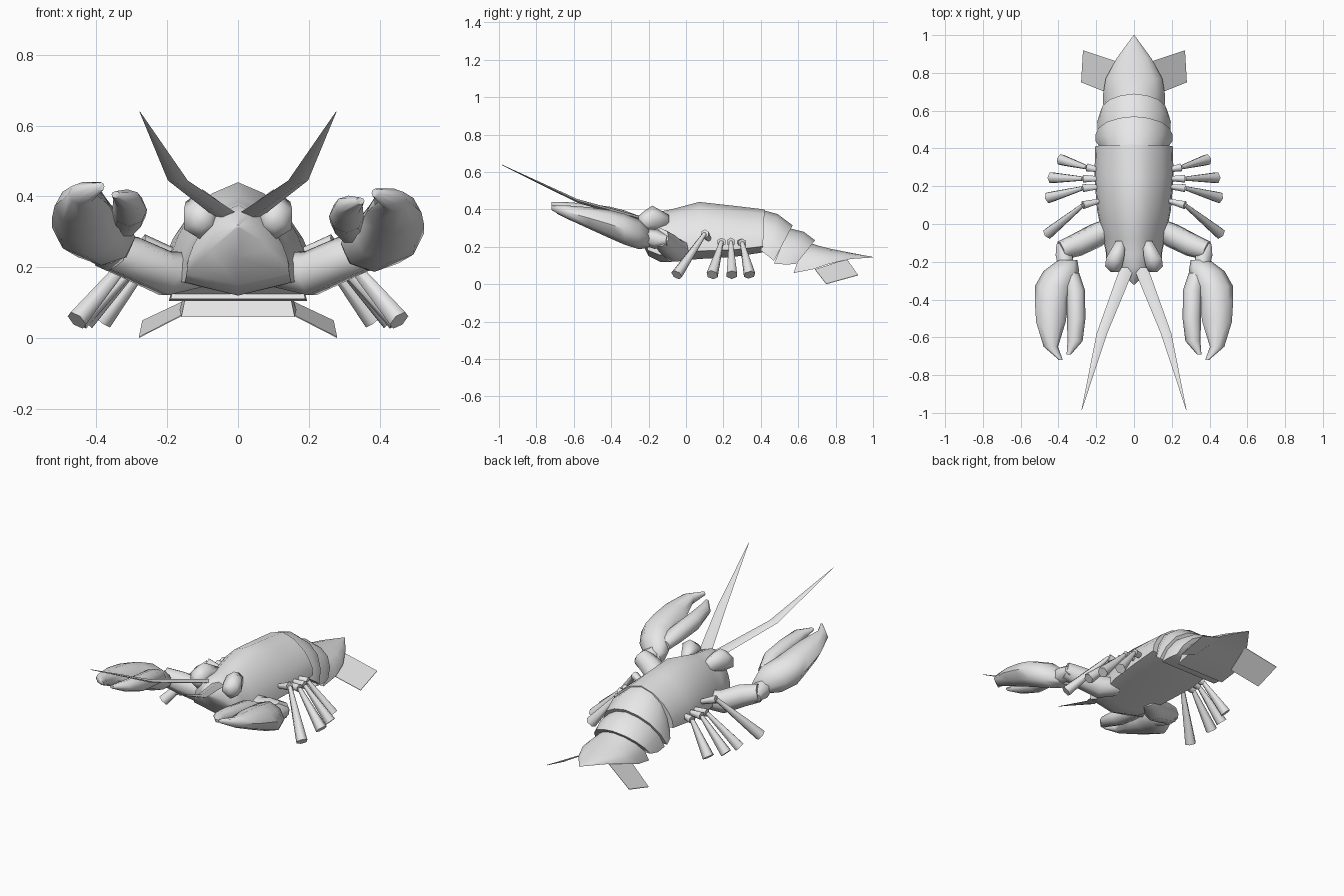
import bpy, bmesh, math
from mathutils import Vector

cube = bpy.data.objects.get("Cube")
if cube:
    bpy.data.objects.remove(cube)

shell = bpy.data.materials.new("shell grey")
shell.use_nodes = True
grey = (0.8, 0.8, 0.8, 1)
shell.diffuse_color = grey
shell.node_tree.nodes["Principled BSDF"].inputs["Base Color"].default_value = grey


def add_object(name, bm, angle=55):
    bmesh.ops.recalc_face_normals(bm, faces=bm.faces)
    mesh = bpy.data.meshes.new(name)
    bm.to_mesh(mesh)
    bm.free()
    mesh.materials.append(shell)
    obj = bpy.data.objects.new(name, mesh)
    bpy.context.collection.objects.link(obj)
    bpy.ops.object.select_all(action="DESELECT")
    obj.select_set(True)
    bpy.context.view_layer.objects.active = obj
    bpy.ops.object.shade_smooth_by_angle(angle=math.radians(angle))
    return obj


def skin(name, rings, angle=55):
    """Bridge rings of points and cap both ends."""
    bm = bmesh.new()
    loops = [[bm.verts.new(p) for p in ring] for ring in rings]
    for a, b in zip(loops, loops[1:]):
        for i in range(len(a)):
            j = (i + 1) % len(a)
            bm.faces.new((a[i], a[j], b[j], b[i]))
    bm.faces.new(loops[0])
    bm.faces.new(loops[-1])
    return add_object(name, bm, angle)


def round_profile(n):
    angles = [math.pi / 2 + 2 * math.pi * i / n for i in range(n)]
    return [(math.cos(a), math.sin(a)) for a in angles]


def mirrored(half):
    """Complete a half section that runs from top centre to the belly."""
    return half + [(-u, v) for u, v in reversed(half) if u > 0]


def body_loft(name, stations, profile, side=1, angle=55, lift=0):
    """Stations along y: x, y, half width, bottom, top, lean of the ring."""
    rings = []
    for x, y, w, low, high, lean in stations:
        mid, half = (low + high) / 2 + lift, (high - low) / 2
        rings.append([(side * (x + u * w), y + lean * (v + 1) / 2, mid + v * half)
                      for u, v in profile])
    return skin(name, rings, angle)


def tube(name, points, radii, side=1, sides=6):
    """Tapered limb through a few points."""
    pts = [Vector((side * x, y, z)) for x, y, z in points]
    rings = []
    for i, p in enumerate(pts):
        d = (pts[min(i + 1, len(pts) - 1)] - pts[max(i - 1, 0)]).normalized()
        across = d.cross(Vector((0, 0, 1))).normalized()
        up = across.cross(d)
        rings.append([p + radii[i] * (across * u + up * v) for u, v in round_profile(sides)])
    return skin(name, rings, 65)


# Carapace: tent-like sides over a shallow keel, the front draws out to a snout
keeled = mirrored([(0, 1), (0.38, 0.79), (0.7, 0.38), (0.87, 0), (0.97, -0.35), (1, -0.72), (0, -1)])
body_loft("carapace", [
    (0, 0.41, 0.205, 0.17, 0.40, 0.01),
    (0, 0.25, 0.21, 0.145, 0.42, 0),
    (0, 0.07, 0.195, 0.135, 0.44, 0),
    (0, -0.08, 0.165, 0.12, 0.40, 0),
    (0, -0.14, 0.15, 0.12, 0.385, -0.02),
    (0, -0.20, 0.145, 0.15, 0.375, -0.03),
    (0, -0.24, 0.08, 0.23, 0.355, -0.03),
    (0, -0.32, 0.005, 0.31, 0.32, 0),
], keeled)

# Overlapping abdomen shells and the tail
arch = mirrored([(0, 1), (0.38, 0.82), (0.71, 0.4), (0.92, -0.27), (1, -1)])
body_loft("front_tail_segment", [
    (0, 0.40, 0.175, 0.18, 0.395, 0.015),
    (0, 0.44, 0.205, 0.15, 0.375, 0.05),
    (0, 0.47, 0.205, 0.125, 0.315, 0.10),
], arch)
body_loft("rear_tail_segment", [
    (0, 0.47, 0.19, 0.11, 0.30, 0.08),
    (0, 0.54, 0.195, 0.105, 0.28, 0.09),
    (0, 0.59, 0.18, 0.11, 0.235, 0.10),
], arch)
body_loft("tail_fan_centre", [
    (0, 0.575, 0.16, 0.06, 0.23, 0.06),
    (0, 0.68, 0.165, 0.08, 0.205, 0.03),
    (0, 0.77, 0.15, 0.11, 0.19, 0),
    (0, 0.88, 0.09, 0.135, 0.168, 0),
    (0, 1.0, 0.002, 0.143, 0.146, 0),
], arch)

# Paired parts
for side, label in ((1, "left"), (-1, "right")):
    # The right claw is carried a little higher
    claw_lift = 0.015 if side < 0 else -0.003

    # Side blade of the tail fan
    bm = bmesh.new()
    corners = [(0.13, 0.69, 0.08), (0.28, 0.75, 0.003), (0.27, 0.92, 0.05), (0.09, 0.86, 0.135)]
    face = bm.faces.new([bm.verts.new((side * x, y, z)) for x, y, z in corners])
    extra = bmesh.ops.extrude_face_region(bm, geom=[face])["geom"]
    for v in extra:
        if isinstance(v, bmesh.types.BMVert):
            v.co.z -= 0.003
    add_object(label + "_tail_blade", bm)

    # Eye ridge blending into the carapace
    body_loft(label + "_eye", [
        (0.07, -0.09, 0.03, 0.30, 0.37, 0),
        (0.10, -0.18, 0.055, 0.28, 0.42, 0),
        (0.108, -0.225, 0.052, 0.28, 0.39, 0),
        (0.10, -0.255, 0.025, 0.31, 0.365, 0),
    ], round_profile(6), side, 70)

    # Feeler, a thin flat blade
    body_loft(label + "_feeler", [
        (0.035, -0.23, 0.038, 0.335, 0.36, 0),
        (0.17, -0.58, 0.028, 0.435, 0.455, 0),
        (0.277, -0.985, 0.001, 0.637, 0.64, 0),
    ], round_profile(4), side)

    # Claw arm and wrist
    tube(label + "_claw_arm",
         [(0.11, -0.01, 0.19), (0.20, -0.06, 0.18), (0.30, -0.11, 0.225), (0.385, -0.14, 0.25)],
         [0.05, 0.066, 0.063, 0.052], side, 7)
    tube(label + "_claw_wrist",
         [(0.385, -0.10, 0.235), (0.37, -0.16, 0.24), (0.36, -0.23, 0.255)],
         [0.03, 0.052, 0.045], side, 6)

    # Claw: palm with the fixed finger, then the moving finger
    body_loft(label + "_claw", [
        (0.35, -0.19, 0.05, 0.20, 0.29, 0),
        (0.385, -0.25, 0.095, 0.19, 0.35, 0),
        (0.425, -0.33, 0.10, 0.215, 0.38, 0),
        (0.435, -0.41, 0.09, 0.25, 0.40, 0),
        (0.44, -0.52, 0.078, 0.30, 0.415, 0),
        (0.44, -0.65, 0.038, 0.36, 0.425, 0),
        (0.387, -0.72, 0.01, 0.40, 0.425, 0),
    ], round_profile(8), side, lift=claw_lift)
    body_loft(label + "_claw_finger", [
        (0.335, -0.26, 0.045, 0.26, 0.33, 0),
        (0.31, -0.35, 0.05, 0.285, 0.375, 0),
        (0.306, -0.50, 0.049, 0.30, 0.395, 0),
        (0.312, -0.62, 0.04, 0.345, 0.405, 0),
        (0.345, -0.69, 0.012, 0.38, 0.40, 0),
    ], round_profile(8), side, lift=claw_lift)

    # Four walking legs: hip y, knee, foot
    legs = [
        (0.13, (0.27, 0.10, 0.27), (0.455, -0.05, 0.05)),
        (0.20, (0.27, 0.19, 0.225), (0.45, 0.14, 0.05)),
        (0.24, (0.27, 0.24, 0.225), (0.435, 0.245, 0.05)),
        (0.28, (0.25, 0.30, 0.22), (0.385, 0.34, 0.05)),
    ]
    for number, (hip, knee, foot) in enumerate(legs, 1):
        tube(f"{label}_leg_{number}_upper", [(0.15, hip, 0.23), knee], [0.01, 0.024], side)
        tube(f"{label}_leg_{number}_lower", [knee, foot], [0.012, 0.032], side)
